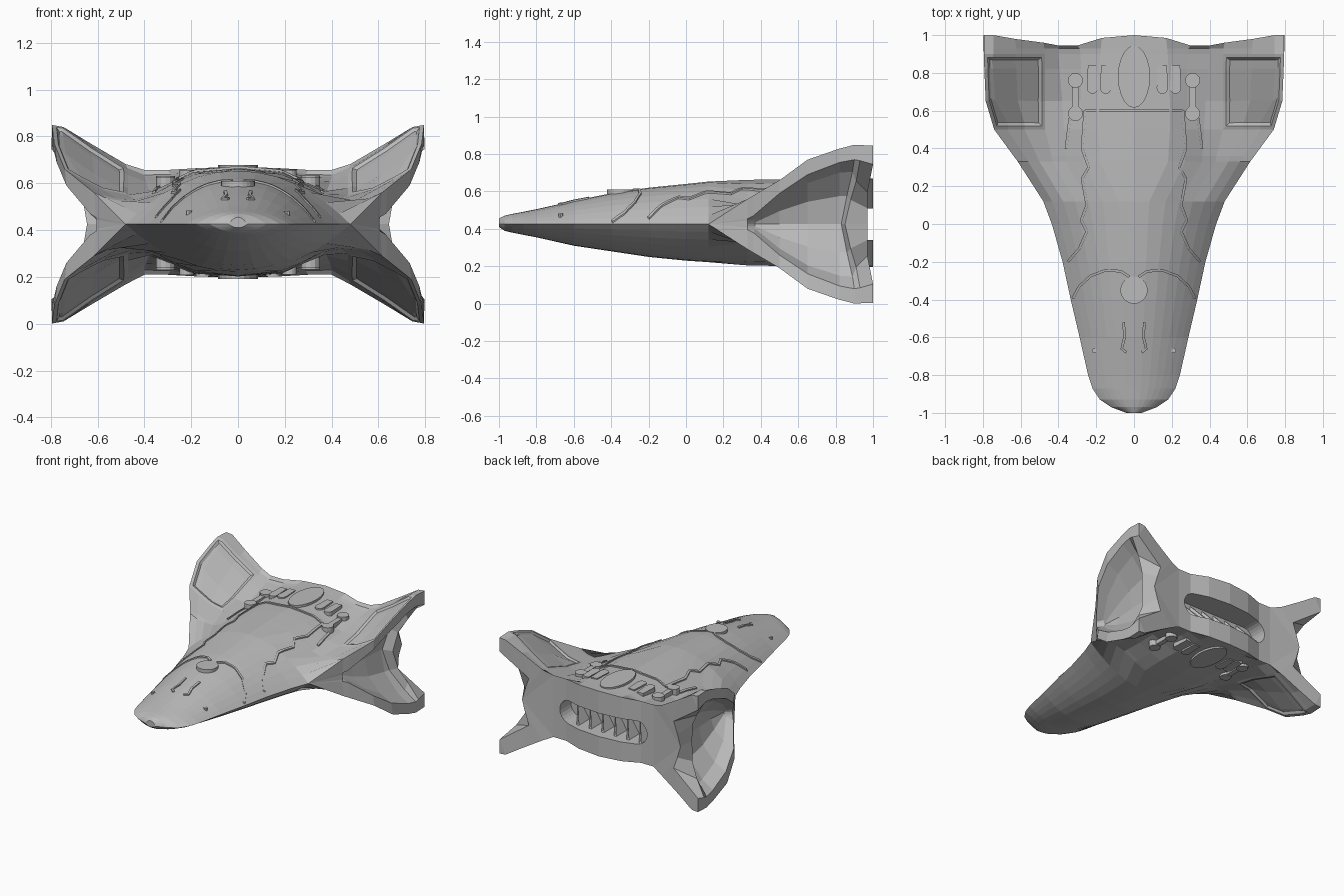
import bpy, bmesh, math
from mathutils import Vector
from mathutils.bvhtree import BVHTree

if "Cube" in bpy.data.objects:
    bpy.data.objects.remove(bpy.data.objects["Cube"])

MID = 0.425   # height of the hull's side edge
grey = bpy.data.materials.new("hull_grey")
grey.diffuse_color = (0.5, 0.5, 0.5, 1)
grey.use_nodes = True
grey.node_tree.nodes["Principled BSDF"].inputs["Base Color"].default_value = grey.diffuse_color


def finish(name, bm):
    bmesh.ops.recalc_face_normals(bm, faces=bm.faces)
    me = bpy.data.meshes.new(name)
    bm.to_mesh(me)
    bm.free()
    me.materials.append(grey)
    ob = bpy.data.objects.new(name, me)
    bpy.context.collection.objects.link(ob)
    return ob


def prism(bm, bottom, top):
    a = [bm.verts.new(p) for p in bottom]
    b = [bm.verts.new(p) for p in top]
    bm.faces.new(a)
    bm.faces.new(b)
    n = len(a)
    for i in range(n):
        bm.faces.new((a[i], a[(i + 1) % n], b[(i + 1) % n], b[i]))


# ---- hull sections -------------------------------------------------------
# forward body: y, half width, height above and below the side edge
FRONT = [(-1, .04, .03, .015), (-.97, .12, .045, .035), (-.93, .18, .055, .045),
         (-.87, .22, .066, .057), (-.8, .243, .08, .07), (-.6, .288, .125, .115),
         (-.4, .335, .165, .145), (-.2, .378, .195, .175), (0, .435, .215, .195),
         (.12, .48, .228, .203)]
FRAC = (.9, .78, .65, .5, .35, .17, 0)
# rear upper surface: y, then (x, height) from fin tip inward to the centre
REAR = [(.33, (.615, .135), (.56, .11), (.5, .1), (.43, .1), (.36, .125), (.27, .178), (.18, .215), (0, .237)),
        (.5, (.74, .235), (.67, .195), (.58, .15), (.47, .125), (.37, .14), (.27, .185), (.19, .22), (0, .24)),
        (.65, (.785, .345), (.73, .31), (.61, .225), (.47, .155), (.38, .145), (.28, .18), (.19, .225), (0, .24)),
        (.88, (.795, .425), (.745, .415), (.62, .325), (.47, .23), (.4, .195), (.28, .2), (.18, .23), (0, .245)),
        (1, (.795, .42), (.745, .415), (.63, .345), (.48, .257), (.4, .232), (.3, .232), (.17, .24), (0, .245))]
# side pocket between the fins: y, then (x, height, y shift) from middle to rim
SIDE = [(.33, (.605, 0, 0), (.605, .01, 0), (.605, .02, 0), (.607, .03, 0)),
        (.36, (.56, 0, .01), (.565, .01, .01), (.58, .025, .01), (.632, .045, 0)),
        (.5, (.55, 0, 0), (.575, .07, 0), (.65, .13, 0), (.733, .165, 0)),
        (.65, (.56, 0, 0), (.59, .12, 0), (.685, .22, 0), (.775, .265, 0)),
        (.82, (.57, 0, 0), (.6, .15, 0), (.705, .275, 0), (.79, .33, 0)),
        (.9, (.575, 0, -.07), (.61, .15, -.04), (.715, .28, -.01), (.795, .345, 0)),
        (.93, (.645, 0, -.08), (.667, .13, -.05), (.725, .23, -.02), (.796, .34, 0)),
        (1, (.635, 0, -.03), (.61, .085, -.03), (.58, .17, -.03), (.796, .32, 0))]


def upper_at(y):
    for a, b in zip(REAR, REAR[1:]):
        if y <= b[0]:
            t = (y - a[0]) / (b[0] - a[0])
            return [(p[0] + (q[0] - p[0]) * t, p[1] + (q[1] - p[1]) * t) for p, q in zip(a[1:], b[1:])]


def half_ring(up, side, low):
    """Right half ring from top centre round to bottom centre."""
    top = up[::-1] + side[::-1]
    return [(x, y, MID + d) for x, y, d in top] + [(x, y, MID - d) for x, y, d in (side[1:] + low)]


rings = []
for y, w, ht, hb in FRONT:
    curve = lambda h: [(w, y, 0)] + [(w * f, y, h * (1 - f ** 2.1)) for f in FRAC]
    rings.append(half_ring(curve(ht), [(w, y, 0)] * 4, curve(hb)))
REAR_SHIFT = (0, 0, -.02, -.04, -.055, -.055, -.015, 0)   # scalloped back edge
for y, *side in SIDE:
    up = [(x, y + (REAR_SHIFT[k] if y == 1 else 0), d) for k, (x, d) in enumerate(upper_at(y))]
    low = [(x, yy, d * (.93 if k > 3 else 1)) for k, (x, yy, d) in enumerate(up)]
    rings.append(half_ring(up, [(x, y + s, d) for x, d, s in side], low))

bm = bmesh.new()
loops = []
for r in rings:
    full = r + [(-x, y, z) for x, y, z in r[21:0:-1]]
    loops.append([bm.verts.new(p) for p in full])
panels = []
for j, (a, b) in enumerate(zip(loops, loops[1:])):
    for i in range(44):
        f = bm.faces.new((a[i], a[(i + 1) % 44], b[(i + 1) % 44], b[i]))
        k = min(i, 43 - i)
        if .45 < rings[j][0][1] < .85 and (4 <= k <= 6 or 15 <= k <= 17):
            panels.append(f)
bm.faces.new(loops[0])
# back wall and fin ends
end = loops[-1]
for flip in (False, True):
    v = lambda i: end[(44 - i) % 44] if flip else end[i]
    for quad in ((7, 8, 6), (6, 8, 9, 5), (5, 9, 10, 4), (4, 10, 11, 3)):
        bm.faces.new([v(i) for i in quad])
        bm.faces.new([v(22 - i) for i in quad])
    bm.faces.new((v(3), v(11), v(19)))
    for i in range(3):
        bm.faces.new((v(i), v(i + 1), v(21 - i), v(22 - i)))
bmesh.ops.recalc_face_normals(bm, faces=bm.faces)
# sunken panels on the fins
bmesh.ops.inset_region(bm, faces=panels, thickness=.02, depth=0, use_even_offset=True)
bmesh.ops.inset_region(bm, faces=panels, thickness=.015, depth=-.012, use_even_offset=True)
bmesh.ops.remove_doubles(bm, verts=bm.verts, dist=1e-4)
bm.normal_update()
tree = BVHTree.FromBMesh(bm)
hull = finish("hull", bm)

# exhaust slot cut in the back
bm = bmesh.new()
slot = [((.265 if math.cos(t) > 0 else -.265) + .085 * math.cos(t), MID + .085 * math.sin(t))
        for t in [math.pi * (i + .5) / 12 for i in range(24)]]
prism(bm, [(x, .82, z) for x, z in slot], [(x, 1.1, z) for x, z in slot])
cutter = finish("slot_cutter", bm)
cutter.hide_render = True
mod = hull.modifiers.new("slot", "BOOLEAN")
mod.object, mod.operation, mod.solver = cutter, "DIFFERENCE", "EXACT"
bpy.context.view_layer.objects.active = hull
bpy.ops.object.modifier_apply(modifier="slot")
bpy.data.objects.remove(cutter)

# slanted vanes in the slot
bm = bmesh.new()
for i in range(6):
    x = (i - 2.5) * .1
    prism(bm, [(x - .05, .815, MID - .08), (x + .05, .815, MID - .08), (x + .05, .815, MID + .08)],
          [(x - .05, .94, MID - .08), (x - .03, .94, MID - .08), (x - .045, .93, MID - .06)])
finish("exhaust_vanes", bm)


# ---- surface details laid on the hull -------------------------------------
def surf(x, y, s):
    hit = tree.ray_cast(Vector((x, y, 2 * s)), Vector((0, 0, -s)))[0]
    return hit.z if hit else MID


def plate(bm, outline, h, s=1):
    zs = [surf(x, y, s) for x, y in outline]
    top = s * max(s * z for z in zs) + s * h
    prism(bm, [(x, y, z - s * .02) for (x, y), z in zip(outline, zs)], [(x, y, top) for x, y in outline])


def oval(cx, cy, rx, ry, n=20):
    return [(cx + rx * math.cos(2 * math.pi * i / n), cy + ry * math.sin(2 * math.pi * i / n)) for i in range(n)]


def ribbon(bm, path, width=.014, h=.009, s=1):
    pts = []
    for a, b in zip(path, path[1:]):
        a, b = Vector(a), Vector(b)
        n = max(1, int((b - a).length / .025))
        pts += [a.lerp(b, i / n) for i in range(n)]
    pts.append(Vector(path[-1]))
    rows = []
    for i, p in enumerate(pts):
        d = (pts[min(i + 1, len(pts) - 1)] - pts[max(i - 1, 0)]).normalized() * width / 2
        l, r = (p.x - d.y, p.y + d.x), (p.x + d.y, p.y - d.x)
        rows.append([bm.verts.new((*q, surf(*q, s) + s * o)) for q, o in ((l, -.01), (l, h), (r, h), (r, -.01))])
    for a, b in zip(rows, rows[1:]):
        for k in range(4):
            bm.faces.new((a[k], a[(k + 1) % 4], b[(k + 1) % 4], b[k]))
    bm.faces.new(rows[0])
    bm.faces.new(rows[-1])


# engine hatch, fingers and links, on top and underneath
hatch, fingers, links = bmesh.new(), bmesh.new(), bmesh.new()
for s in (1, -1):
    plate(hatch, oval(0, .78, .085, .165), .007, s)
    for m in (1, -1):
        for x in (.15, .22):
            lobe = [(m * x + .03 * math.cos(t), .72 + .03 * math.sin(t))
                    for t in [math.pi + math.pi * i / 8 for i in range(9)]]
            plate(fingers, lobe + [(m * x + .024, .84), (m * x - .024, .84)], .006, s)
        for y in (.585, .76):
            plate(links, oval(m * .31, y, .04, .04, 12), .014, s)
        plate(links, [(m * .31 + dx, y) for dx, y in ((-.018, .6), (.018, .6), (.018, .75), (-.018, .75))], .01, s)
finish("engine_hatches", hatch)
finish("engine_fingers", fingers)
finish("engine_links", links)

# raised seams on the upper hull
seams = bmesh.new()
for m in (1, -1):
    for path in ([(.26, .6), (.275, .4), (.24, .3), (.275, .24), (.25, .1), (.28, .02), (.25, -.04), (.29, -.13), (.35, -.2)],
                 [(.34, .56), (.36, .4)],
                 [(.025, -.28), (.07, -.25), (.15, -.245), (.23, -.275), (.29, -.33), (.325, -.395)],
                 [(.055, -.52), (.05, -.6), (.065, -.66), (.04, -.68)]):
        ribbon(seams, [(m * x, y) for x, y in path])
ribbon(seams, [(-.26, .6), (.26, .6)])
finish("hull_seams", seams)

# canopy disc, sensor studs and nose tip
bm = bmesh.new()
plate(bm, oval(0, -.35, .072, .072, 24), .002)
finish("canopy_disc", bm)
bm = bmesh.new()
for m in (1, -1):
    plate(bm, oval(m * .21, -.67, .013, .013, 8), .004)
finish("sensor_studs", bm)
bm = bmesh.new()
bmesh.ops.create_icosphere(bm, subdivisions=2, radius=.03)
bmesh.ops.translate(bm, verts=bm.verts, vec=(0, -.97, .43))
finish("nose_tip", bm)
